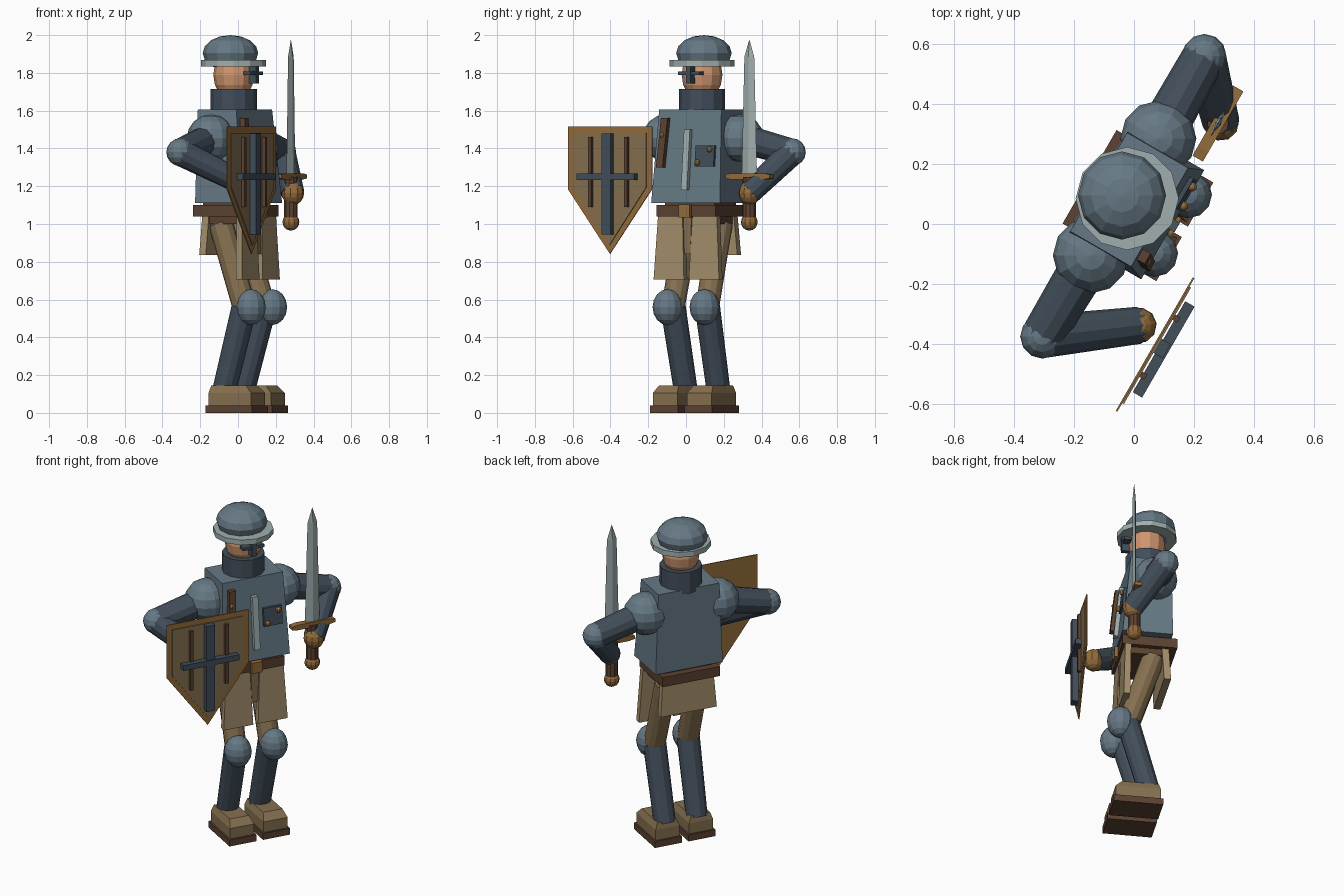
import bpy, bmesh, math
from mathutils import Vector, Matrix

if "Cube" in bpy.data.objects:
    bpy.data.objects.remove(bpy.data.objects["Cube"])

# Parts are built facing -y, then the whole figure is turned on the spot
PLACE = Matrix.Translation((-0.04, 0.095, 0)) @ Matrix.Rotation(math.radians(60), 4, 'Z')


def material(name, r, g, b):
    m = bpy.data.materials.new(name)
    m.diffuse_color = [((c / 255 + 0.055) / 1.055) ** 2.4 for c in (r, g, b)] + [1]
    m.use_nodes = True
    m.node_tree.nodes["Principled BSDF"].inputs["Base Color"].default_value = m.diffuse_color
    return m


steel = material("steel", 102, 121, 133)
dark = material("dark_steel", 66, 78, 90)
bright = material("bright_steel", 160, 175, 174)
skin = material("skin", 208, 150, 112)
cloth = material("tan_cloth", 163, 142, 106)
leather = material("leather", 134, 112, 80)
brown = material("brown_leather", 92, 66, 50)
brass = material("brass", 148, 108, 58)


def finish(name, bm, mat):
    bmesh.ops.recalc_face_normals(bm, faces=bm.faces)
    bm.transform(PLACE)
    me = bpy.data.meshes.new(name)
    bm.to_mesh(me)
    bm.free()
    me.materials.append(mat)
    ob = bpy.data.objects.new(name, me)
    bpy.context.collection.objects.link(ob)
    return ob


def loft(name, rings, mat):
    """Closed solid through rings of equal point count."""
    bm = bmesh.new()
    vs = [[bm.verts.new(p) for p in ring] for ring in rings]
    n = len(vs[0])
    for a, b in zip(vs, vs[1:]):
        for i in range(n):
            bm.faces.new((a[i], a[(i + 1) % n], b[(i + 1) % n], b[i]))
    bm.faces.new(vs[0])
    bm.faces.new(vs[-1])
    return finish(name, bm, mat)


def rect(x0, x1, y0, y1, z):
    return [(x0, y0, z), (x1, y0, z), (x1, y1, z), (x0, y1, z)]


def box(name, x0, x1, y0, y1, z0, z1, mat):
    return loft(name, [rect(x0, x1, y0, y1, z0), rect(x0, x1, y0, y1, z1)], mat)


def ball(name, loc, size, mat, u=12, v=8):
    bm = bmesh.new()
    bmesh.ops.create_uvsphere(bm, u_segments=u, v_segments=v, radius=1)
    bm.transform(Matrix.Translation(loc) @ Matrix.Diagonal((*size, 1)))
    return finish(name, bm, mat)


def tube(name, p, q, r1, r2, mat, n=12):
    p, q = Vector(p), Vector(q)
    bm = bmesh.new()
    bmesh.ops.create_cone(bm, cap_ends=True, segments=n, radius1=r1, radius2=r2,
                          depth=(q - p).length)
    rot = (q - p).to_track_quat('Z', 'Y').to_matrix().to_4x4()
    bm.transform(Matrix.Translation((p + q) / 2) @ rot)
    return finish(name, bm, mat)


# Torso: breastplate tapering towards the shoulders
loft("breastplate", [rect(-.21, .21, -.195, .095, 1.11),
                     rect(-.19, .19, -.145, .09, 1.605)], steel)
box("waist", -.15, .15, -.15, .08, 1.0, 1.12, brown)
box("belt", -.18, .18, -.19, .125, 1.04, 1.10, brown)
box("belt_buckle", -.033, .033, -.21, -.185, 1.035, 1.102, brass)


def chest(z):
    return -.195 + .05 * (z - 1.11) / .495


def chest_plate(name, xb, xt, w, z0, z1, t, mat):
    loft(name, [rect(x - w, x + w, chest(z) - t, chest(z) + .01, z)
                for x, z in ((xb, z0), (xt, z1))], mat)


# Chest details
chest_plate("chest_ridge", 0, 0, .018, 1.18, 1.5, .025, bright)
chest_plate("chest_badge", .11, .11, .058, 1.305, 1.415, .015, dark)
chest_plate("chest_strap", -.155, -.14, .02, 1.30, 1.56, .03, brown)
for i, (x, z) in enumerate(((.142, 1.395), (.072, 1.325), (-.15, 1.47))):
    ball(f"rivet_{i + 1}", (x, chest(z) - .022, z), (.016,) * 3, brass, 8, 6)

# Head, collar and helmet
tube("collar", (0, -.02, 1.58), (0, -.02, 1.715), .122, .122, dark)
ball("head", (0, -.02, 1.79), (.108, .108, .14), skin)
ball("helmet_dome", (0, 0, 1.905), (.147, .147, .095), steel, 12, 8)
tube("helmet_brim", (0, -.02, 1.835), (0, -.02, 1.867), .172, .172, bright)
box("visor_upright", -.014, .014, -.165, -.12, 1.745, 1.84, dark)
box("visor_crossbar", -.066, .066, -.16, -.118, 1.79, 1.808, dark)

# Skirt plates
for s, side in ((-1, "right"), (1, "left")):
    loft(f"skirt_plate_{side}",
         [rect(s * .015, s * .2, -.187, -.15, .705),
          rect(s * .03, s * .18, -.175, -.14, 1.04)], cloth)
loft("skirt_tab", [rect(-.018, .018, -.175, -.15, .84),
                   rect(-.025, .025, -.175, -.14, 1.04)], leather)
loft("skirt_back", [rect(-.175, .175, .05, .09, .835),
                    rect(-.16, .16, .04, .08, 1.04)], cloth)

# Legs and boots, mirrored
for s, side in ((-1, "right"), (1, "left")):
    knee = (s * .105, -.145, .56)
    tube(f"thigh_{side}", knee, (s * .1, .0, 1.0), .062, .065, leather)
    tube(f"shin_{side}", (s * .1, -.02, .12), knee, .063, .067, dark)
    ball(f"knee_guard_{side}", (s * .113, -.19, .56), (.079, .079, .095), steel)
    c = s * .105
    box(f"sole_{side}", c - .085, c + .085, -.242, .042, 0, .04, brown)
    loft(f"boot_{side}", [rect(c - .075, c + .075, -.23, .03, .035),
                          rect(c - .075, c + .075, -.23, .03, .105),
                          rect(c - .06, c + .06, -.19, .022, .145)], leather)

# Arms: elbows out, hands brought forward
hands = {"right": (-.347, -.265, 1.22), "left": (.375, -.165, 1.165)}
for s, side in ((-1, "right"), (1, "left")):
    shoulder, elbow = (s * .225, -.01, 1.455), (s * .54, -.005, 1.38)
    ball(f"shoulder_guard_{side}", shoulder, (.127, .127, .125), steel)
    tube(f"upper_arm_{side}", shoulder, elbow, .08, .072, dark)
    ball(f"elbow_guard_{side}", elbow, (.074, .074, .074), steel)
    tube(f"forearm_{side}", elbow, hands[side], .072, .062, dark)
    ball(f"hand_{side}", hands[side], (.06, .06, .065), brass, 10, 8)

# Sword held upright in the left hand
sx, sy = .368, -.157


def diamond(w, t, z):
    return [(sx - w, sy, z), (sx, sy - t, z), (sx + w, sy, z), (sx, sy + t, z)]


loft("sword_blade", [diamond(.047, .012, 1.25), diamond(.03, .009, 1.885),
                     diamond(.001, .001, 1.975)], bright)
loft("sword_guard", [[(x, sy - .02, 1.252 - h), (x, sy + .02, 1.252 - h),
                      (x, sy + .02, 1.252 + h), (x, sy - .02, 1.252 + h)]
                     for x, h in ((sx - .135, .01), (sx - .1, .016),
                                  (sx + .1, .016), (sx + .135, .01))], brass)
tube("sword_grip", (sx, sy, 1.03), (sx, sy, 1.25), .036, .036, brown, 10)
ball("sword_pommel", (sx, sy, 1.01), (.045, .045, .045), brass, 10, 8)

# Shield on the right side
hx, hy = -.375, -.347


def shield_ring(k, y):
    """Shield outline pulled in by k."""
    w = .257 - k
    pts = ((-w, 1.515 - k), (w, 1.515 - k), (w, 1.185 + k * .25), (0, .842 + 1.4 * k),
           (-w, 1.185 + k * .25))
    return [(hx + x, y, z) for x, z in pts]


loft("shield_board", [shield_ring(0, hy), shield_ring(0, hy + .006)], brass)
loft("shield_face", [shield_ring(.033, hy - .006), shield_ring(.033, hy)], leather)
box("shield_cross_upright", hx - .027, hx + .027, hy - .042, hy - .004, .945, 1.48, dark)
box("shield_cross_bar", hx - .175, hx + .175, hy - .048, hy - .012, 1.234, 1.268, dark)
for s, side in ((-1, "right"), (1, "left")):
    c = hx + s * .11
    box(f"shield_strip_{side}", c - .01, c + .01, hy - .025, hy - .004, 1.09, 1.46, brown)
